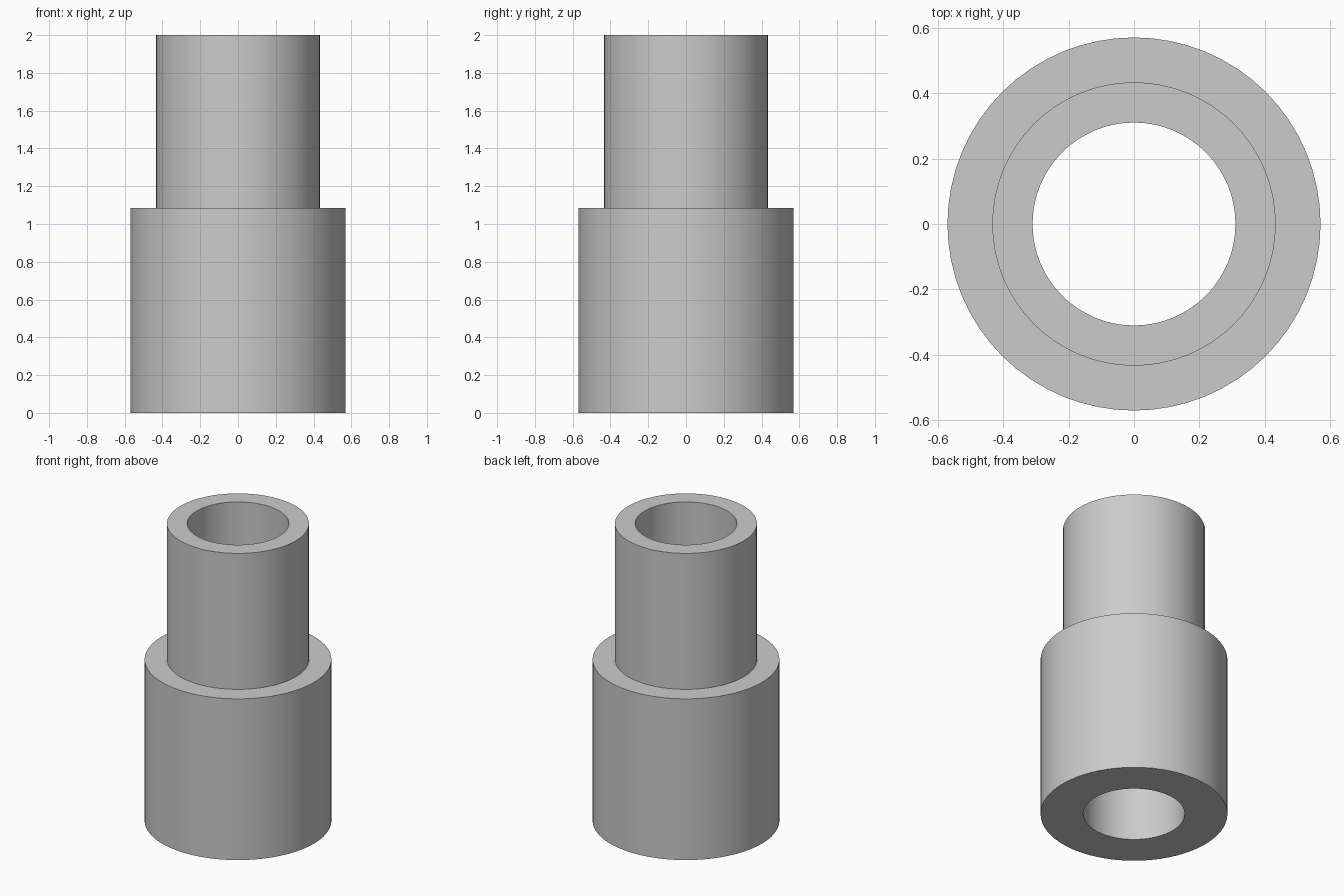
import bpy
import bmesh
from math import cos, sin, tau, radians

SEGMENTS = 64
BORE, NECK, BASE = 0.31, 0.433, 0.57
STEP, HEIGHT = 1.085, 2.0

cube = bpy.data.objects.get("Cube")
if cube:
    bpy.data.objects.remove(cube, do_unlink=True)


def make_material(name, colour):
    mat = bpy.data.materials.new(name)
    mat.use_nodes = True
    mat.diffuse_color = colour
    mat.node_tree.nodes["Principled BSDF"].inputs["Base Color"].default_value = colour
    return mat


def lathe(name, profile, material):
    """Revolve a closed (radius, height) profile around the z axis."""
    bm = bmesh.new()
    rings = [[bm.verts.new((r * cos(tau * i / SEGMENTS), r * sin(tau * i / SEGMENTS), z))
              for i in range(SEGMENTS)] for r, z in profile]
    for k, ring in enumerate(rings):
        following = rings[(k + 1) % len(rings)]
        for i in range(SEGMENTS):
            j = (i + 1) % SEGMENTS
            bm.faces.new((ring[i], ring[j], following[j], following[i]))
    bmesh.ops.recalc_face_normals(bm, faces=bm.faces)
    mesh = bpy.data.meshes.new(name)
    bm.to_mesh(mesh)
    bm.free()
    mesh.materials.append(material)
    obj = bpy.data.objects.new(name, mesh)
    bpy.context.collection.objects.link(obj)
    return obj


# Stepped sleeve: wide base, narrower neck, straight bore right through
grey = make_material("plain grey", (0.6, 0.6, 0.6, 1))
sleeve = lathe("stepped_sleeve", [(BORE, 0), (BASE, 0), (BASE, STEP), (NECK, STEP),
                                  (NECK, HEIGHT), (BORE, HEIGHT)], grey)
bpy.ops.object.select_all(action="DESELECT")
sleeve.select_set(True)
bpy.context.view_layer.objects.active = sleeve
bpy.ops.object.shade_smooth_by_angle(angle=radians(30))
